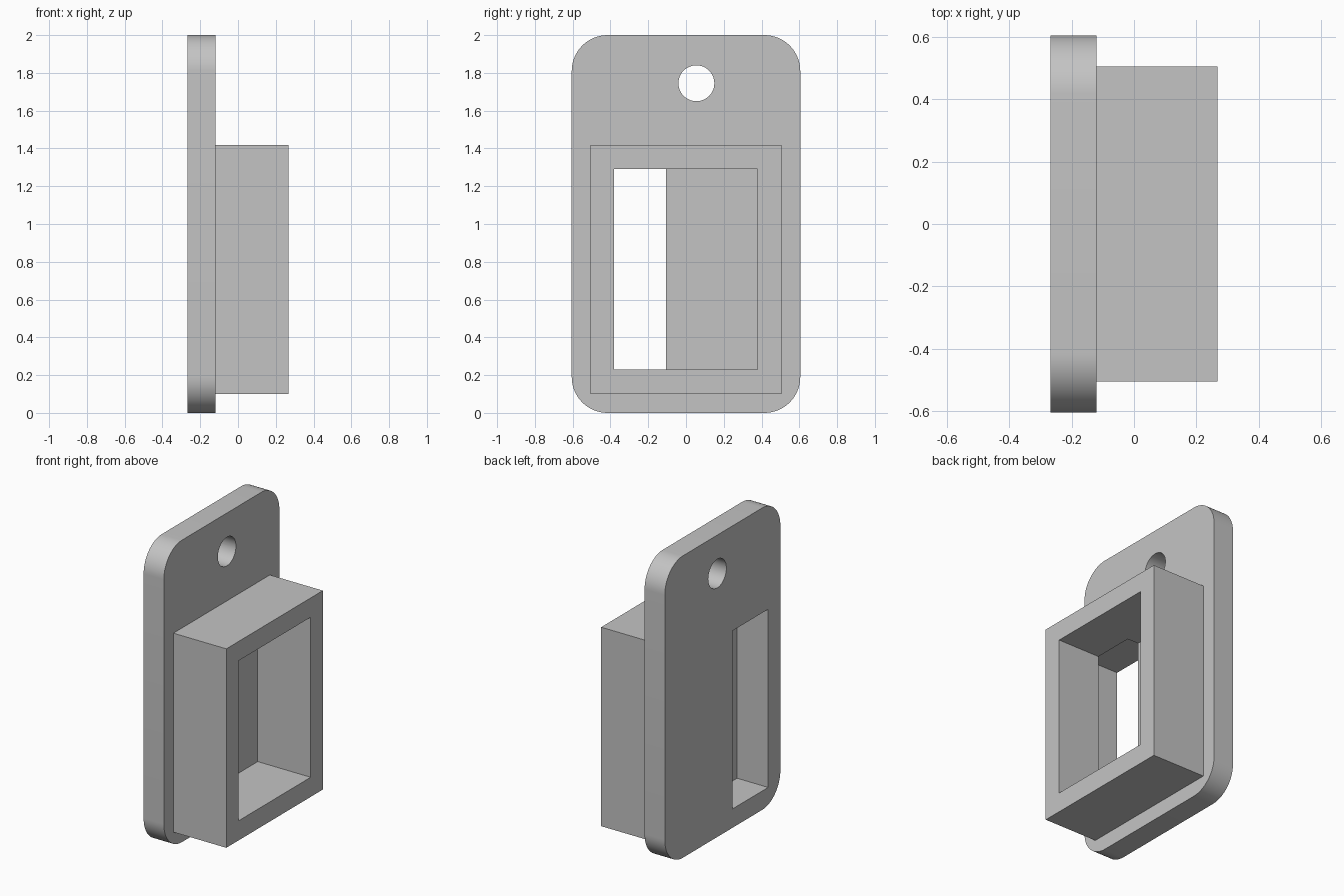
import bpy
import math

cube = bpy.data.objects.get("Cube")
if cube:
    bpy.data.objects.remove(cube, do_unlink=True)

grey = bpy.data.materials.new("plain_grey")
grey.use_nodes = True
colour = (0.55, 0.55, 0.55, 1)
grey.diffuse_color = colour
grey.node_tree.nodes["Principled BSDF"].inputs["Base Color"].default_value = colour


def extrude_x(name, outline, x0, x1):
    """Solid made by sweeping a counter-clockwise (y, z) outline along x."""
    n = len(outline)
    verts = [(x, y, z) for x in (x0, x1) for y, z in outline]
    faces = [tuple(reversed(range(n))), tuple(range(n, 2 * n))]
    faces += [(i, (i + 1) % n, n + (i + 1) % n, n + i) for i in range(n)]
    mesh = bpy.data.meshes.new(name)
    mesh.from_pydata(verts, [], faces)
    mesh.materials.append(grey)
    obj = bpy.data.objects.new(name, mesh)
    bpy.context.collection.objects.link(obj)
    return obj


def rect(y0, y1, z0, z1):
    return [(y0, z0), (y1, z0), (y1, z1), (y0, z1)]


def arc(cy, cz, r, start, sweep, steps):
    return [(cy + r * math.cos(math.radians(start + sweep * i / steps)),
             cz + r * math.sin(math.radians(start + sweep * i / steps)))
            for i in range(steps + 1)]


def rounded_rect(half, z0, z1, r, steps=16):
    a, lo, hi = half - r, z0 + r, z1 - r
    corners = [(a, lo, -90), (a, hi, 0), (-a, hi, 90), (-a, lo, 180)]
    return [p for cy, cz, s in corners for p in arc(cy, cz, r, s, 90, steps)]


def boolean(target, tool, operation):
    mod = target.modifiers.new(operation.lower(), 'BOOLEAN')
    mod.operation = operation
    mod.solver = 'EXACT'
    mod.object = tool
    bpy.context.view_layer.objects.active = target
    bpy.ops.object.modifier_apply(modifier=mod.name)
    bpy.data.objects.remove(tool, do_unlink=True)


BACK, FRONT, RIM, STEP = -0.268, -0.12, 0.268, -0.04

# Rounded mounting plate with the raised box joined to it
holder = extrude_x("mounting_plate_with_socket",
                   rounded_rect(0.605, 0, 2, 0.19), BACK, FRONT)
box = extrude_x("socket_box", rect(-0.505, 0.505, 0.10, 1.418), FRONT - 0.05, RIM)
boolean(holder, box, 'UNION')

# Socket pocket, undercut slot through the plate, and screw hole
pocket = extrude_x("pocket_cutter", rect(-0.38, 0.378, 0.23, 1.29), FRONT, 0.5)
boolean(holder, pocket, 'DIFFERENCE')
slot = extrude_x("slot_cutter", rect(-0.477, -0.106, 0.125, 1.305), -0.5, STEP)
boolean(holder, slot, 'DIFFERENCE')
hole = extrude_x("hole_cutter", arc(0.055, 1.745, 0.095, 0, 360, 48)[:-1], -0.5, 0.1)
boolean(holder, hole, 'DIFFERENCE')

# Smooth the curved edges only
bpy.ops.object.select_all(action='DESELECT')
holder.select_set(True)
bpy.context.view_layer.objects.active = holder
bpy.ops.object.shade_smooth_by_angle(angle=math.radians(30))
